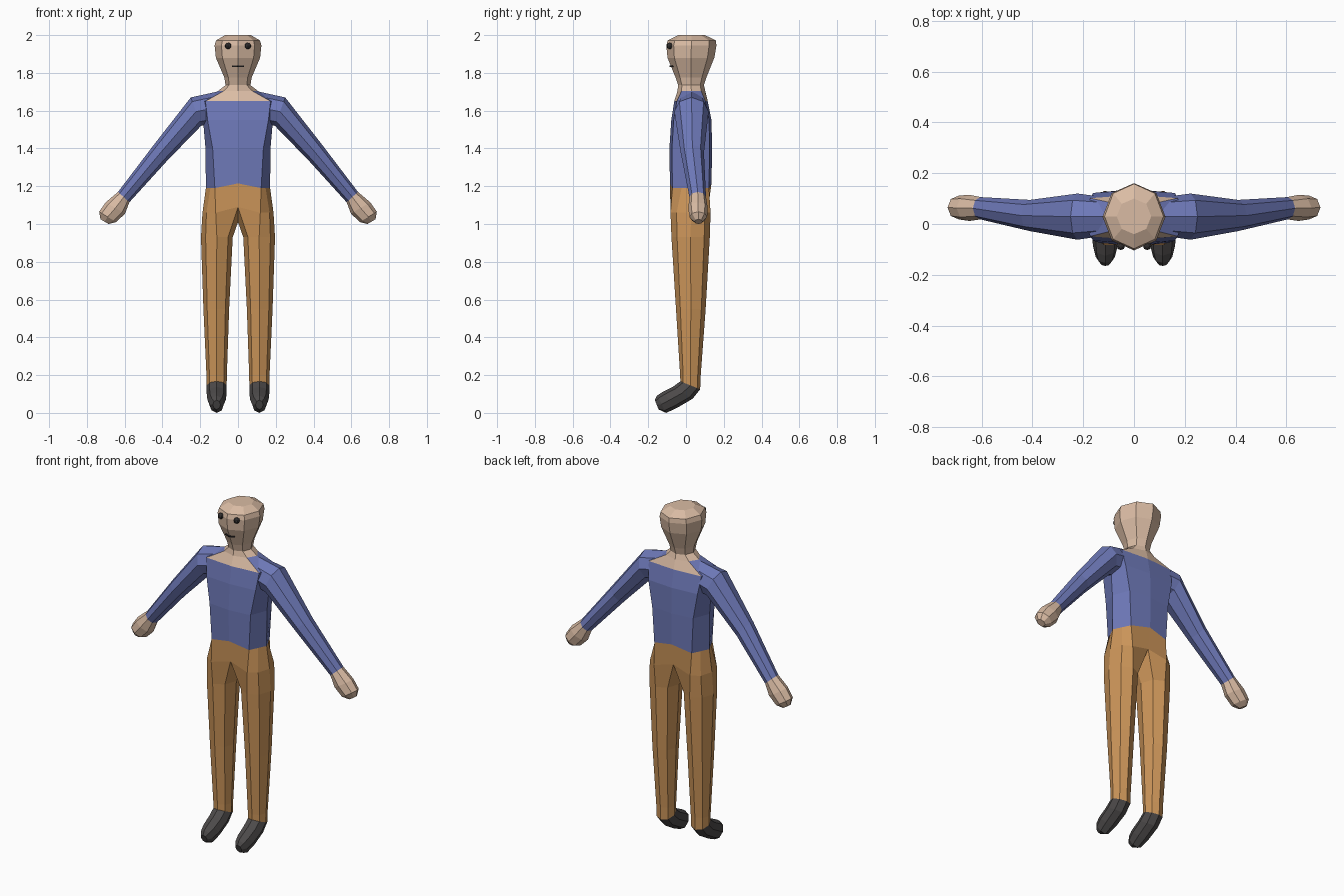
import bpy, bmesh, math
from mathutils import Vector as V

if "Cube" in bpy.data.objects:
    bpy.data.objects.remove(bpy.data.objects["Cube"])


def material(name, rgb):
    m = bpy.data.materials.new(name)
    m.diffuse_color = (*rgb, 1)
    m.use_nodes = True
    m.node_tree.nodes["Principled BSDF"].inputs["Base Color"].default_value = m.diffuse_color
    return m


SKIN = material("skin", (0.70, 0.50, 0.37))
BLUE = material("blue_shirt", (0.155, 0.19, 0.48))
ORANGE = material("orange_trousers", (0.60, 0.30, 0.10))
SHOE = material("dark_shoe", (0.075, 0.070, 0.070))
DARK = material("face_dark", (0.03, 0.027, 0.027))


def ring(a, b, w, da=0.707, dw=0.707):
    """Eight-sided section: a and b are opposite points, w the sideways half width."""
    a, b, w = V(a), V(b), V(w)
    m, h = (a + b) / 2, (a - b) / 2
    steps = [(1, 0), (da, dw), (0, 1), (-da, dw), (-1, 0), (-da, -dw), (0, -1), (da, -dw)]
    return [m + h * c + w * s for c, s in steps]


def level(z, w, yf, yb, x=0, da=0.707, dw=0.707):
    """Horizontal section, first point at the front."""
    return ring((x, yf, z), (x, yb, z), (w, 0, 0), da, dw)


def loft(name, rings, mats, cap=False, mirror=False, skip=(), rule=None):
    """Skin consecutive sections; skip and rule use (row, side)."""
    bm = bmesh.new()
    rows = [[bm.verts.new(p) for p in r] for r in rings]
    for i in range(len(rows) - 1):
        for k in range(8):
            if (i, k) in skip:
                continue
            n = (k + 1) % 8
            f = bm.faces.new((rows[i][k], rows[i][n], rows[i + 1][n], rows[i + 1][k]))
            if rule:
                f.material_index = rule(i, k)
    if cap:
        bm.faces.new(rows[-1])
    bmesh.ops.delete(bm, geom=[v for v in bm.verts if not v.link_faces], context='VERTS')
    bmesh.ops.recalc_face_normals(bm, faces=bm.faces)
    me = bpy.data.meshes.new(name)
    bm.to_mesh(me)
    bm.free()
    for m in mats:
        me.materials.append(m)
    ob = bpy.data.objects.new(name, me)
    bpy.context.collection.objects.link(ob)
    if mirror:
        ob.modifiers.new("mirror", 'MIRROR')
    return ob


# Torso: shirt with a bare neckline at the front and back
waist = level(1.215, 0.17, -0.085, 0.135, da=0.88, dw=0.72)
for k in (1, 2, 3, 5, 6, 7):
    waist[k].z = 1.19
neck = level(1.735, 0.066, -0.042, 0.095)
torso = [
    waist,
    level(1.40, 0.172, -0.088, 0.138, da=0.88, dw=0.78),
    level(1.55, 0.185, -0.078, 0.135, da=0.88, dw=0.87),
    level(1.65, 0.198, -0.062, 0.115, da=0.85, dw=0.87),
    level(1.705, 0.105, -0.045, 0.102),
    neck,
]
loft("torso", torso, [BLUE, SKIN],
     rule=lambda i, k: int(i == 4 or (i == 3 and k in (0, 3, 4, 7))))

# Neck and head
loft("head", [
    neck,
    level(1.775, 0.072, -0.055, 0.108),
    level(1.88, 0.117, -0.098, 0.150),
    level(1.945, 0.124, -0.104, 0.161),
    level(1.972, 0.116, -0.097, 0.158),
    level(2.0, 0.068, -0.04, 0.10),
], [SKIN], cap=True)

# Trousers: the waist splits into two legs at the crotch
F, FS, S, BS, B = waist[:5]
crotch = V((0, 0.025, 1.01))
leg_top = [FS, (FS + S) / 2, S, (S + BS) / 2, BS, B, crotch, F]
hip = [V(p) for p in [
    (0.118, -0.082, 1.06), (0.167, -0.05, 1.06), (0.188, 0.026, 1.06), (0.167, 0.10, 1.06),
    (0.118, 0.130, 1.06), (0, 0.118, 1.09), crotch, (0, -0.07, 1.09)]]
ankle = ring((0.113, -0.03, 0.167), (0.113, 0.075, 0.125), (0.053, 0, 0))
loft("trousers", [
    leg_top,
    hip,
    level(0.93, 0.084, -0.077, 0.126, x=0.112),
    level(0.55, 0.068, -0.053, 0.104, x=0.115),
    level(0.20, 0.054, -0.031, 0.078, x=0.113),
    ankle,
], [ORANGE], mirror=True, skip={(0, 5), (0, 6)})

# Shoes: pointed, reaching forward and down
X = 0.113
loft("shoes", [
    ankle,
    ring((X, -0.07, 0.138), (X, 0.035, 0.075), (0.053, 0, 0)),
    ring((X, -0.125, 0.110), (X, -0.045, 0.028), (0.049, 0, 0)),
    ring((X, -0.153, 0.092), (X, -0.105, 0.0), (0.038, 0, 0)),
    ring((X, -0.165, 0.068), (X, -0.145, 0.018), (0.020, 0, 0)),
], [SHOE], cap=True, mirror=True)


def arm(top, low, yf, yb):
    """Arm section from its upper and lower points and its front and back limits."""
    y = (yf + yb) / 2
    return ring((top[0], y, top[1]), (low[0], y, low[1]), (0, (yb - yf) / 2, 0))


# Sleeves
wrist = arm((0.635, 1.17), (0.575, 1.115), 0.018, 0.106)
loft("sleeves", [
    arm((0.09, 1.705), (0.13, 1.53), -0.045, 0.105),
    arm((0.25, 1.67), (0.195, 1.52), -0.062, 0.120),
    arm((0.445, 1.42), (0.375, 1.335), -0.028, 0.095),
    wrist,
], [BLUE], mirror=True)

# Hands: mitten shapes
loft("hands", [
    wrist,
    arm((0.70, 1.115), (0.598, 1.055), 0.012, 0.115),
    arm((0.735, 1.065), (0.645, 1.01), 0.018, 0.112),
    arm((0.728, 1.025), (0.685, 1.0), 0.045, 0.088),
], [SKIN], cap=True, mirror=True)

# Eyes
for side in (-1, 1):
    bpy.ops.mesh.primitive_uv_sphere_add(segments=8, ring_count=6, radius=0.017,
                                         location=(0.052 * side, -0.086, 1.943))
    eye = bpy.context.object
    eye.name = "eye_right" if side > 0 else "eye_left"
    eye.data.materials.append(DARK)

# Mouth: two thin strips following the face
for side in (-1, 1):
    bpy.ops.mesh.primitive_cube_add(size=1, location=(0.015 * side, -0.077, 1.835),
                                    rotation=(0, 0, side * math.atan(0.4)))
    mouth = bpy.context.object
    mouth.name = "mouth_right" if side > 0 else "mouth_left"
    mouth.scale = (0.032, 0.009, 0.006)
    mouth.data.materials.append(DARK)
